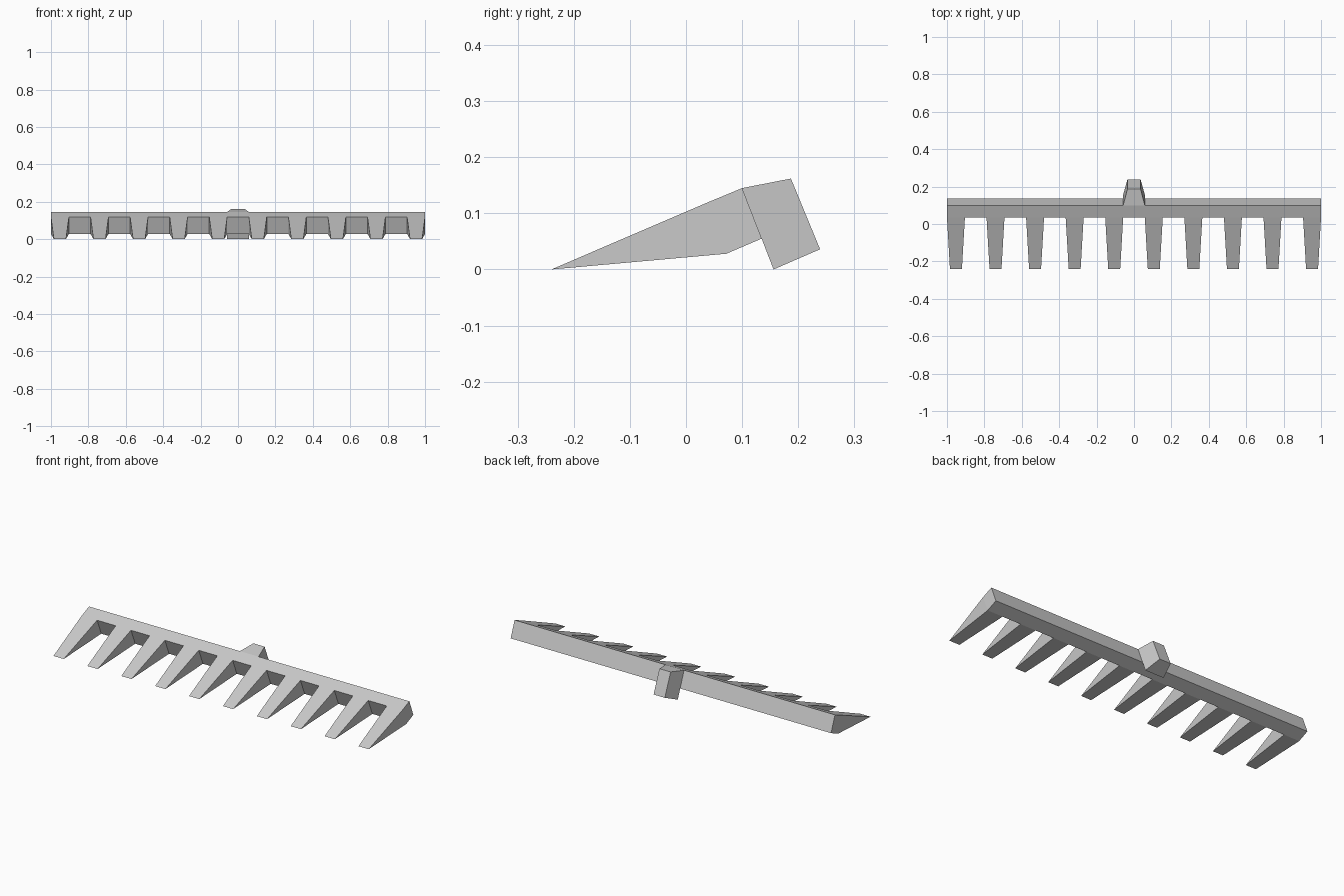
import bpy
import bmesh

cube = bpy.data.objects.get("Cube")
if cube:
    bpy.data.objects.remove(cube, do_unlink=True)

# Single grey material
grey = bpy.data.materials.new("grey_metal")
grey.use_nodes = True
colour = (0.59, 0.59, 0.59, 1)
grey.diffuse_color = colour
grey.node_tree.nodes["Principled BSDF"].inputs["Base Color"].default_value = colour


def finish(name, bm):
    """Turn a bmesh into a named, flat-shaded object."""
    bmesh.ops.recalc_face_normals(bm, faces=bm.faces[:])
    mesh = bpy.data.meshes.new(name)
    bm.to_mesh(mesh)
    bm.free()
    mesh.materials.append(grey)
    obj = bpy.data.objects.new(name, mesh)
    bpy.context.collection.objects.link(obj)
    return obj


# Rake head: a slanted bar divided into columns, every other one drawn out to a tooth
TEETH = 10
BASE_HALF, TIP_HALF = 0.048, 0.032
SPACING = 2 * (1 - BASE_HALF) / (TEETH - 1)
centres = [-1 + BASE_HALF + SPACING * i for i in range(TEETH)]
stations = [c + side * BASE_HALF for c in centres for side in (-1, 1)]

# Bar section as (y, z): top front, top back, bottom back, bottom front
section = [(0.035, 0.118), (0.10, 0.145), (0.135, 0.055), (0.072, 0.028)]

bm = bmesh.new()
rings = [[bm.verts.new((x, y, z)) for y, z in section] for x in stations]
for end in (rings[0], rings[-1]):
    bm.faces.new(end)
for col, (a, b) in enumerate(zip(rings, rings[1:])):
    for k in range(3):
        bm.faces.new((a[k], a[k + 1], b[k + 1], b[k]))
    if col % 2:
        # Gap between teeth
        bm.faces.new((a[3], a[0], b[0], b[3]))
    else:
        # Wedge-shaped tooth ending in a sharp edge
        centre = centres[col // 2]
        left, right = (bm.verts.new((centre + s * TIP_HALF, -0.24, 0)) for s in (-1, 1))
        bm.faces.new((a[0], b[0], right, left))
        bm.faces.new((a[3], left, right, b[3]))
        bm.faces.new((a[0], left, a[3]))
        bm.faces.new((b[0], b[3], right))
finish("rake_head", bm)

# Handle socket: tapered block on the back of the bar, as (half width, y, z)
bm = bmesh.new()
outline = [(0.058, 0.10, 0.145), (0.035, 0.187, 0.162),
           (0.035, 0.239, 0.036), (0.058, 0.156, 0.0)]
sides = [[bm.verts.new((s * w, y, z)) for w, y, z in outline] for s in (-1, 1)]
for side in sides:
    bm.faces.new(side)
for k in range(4):
    n = (k + 1) % 4
    bm.faces.new((sides[0][k], sides[0][n], sides[1][n], sides[1][k]))
finish("handle_socket", bm)
